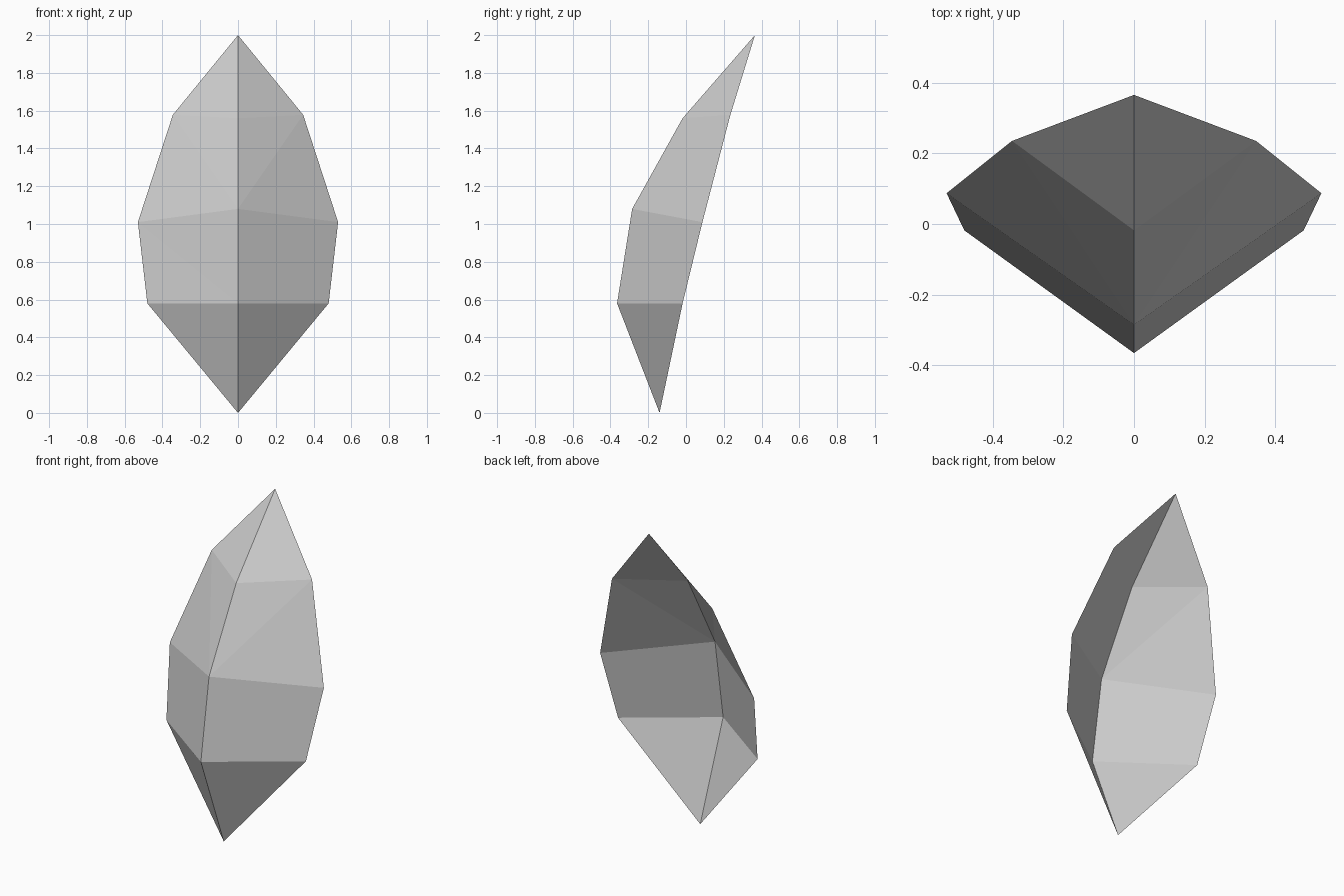
import bpy, bmesh

cube = bpy.data.objects.get("Cube")
if cube:
    bpy.data.objects.remove(cube, do_unlink=True)

# Single pale grey material
grey = bpy.data.materials.new("pale_grey")
grey.use_nodes = True
colour = (0.62, 0.62, 0.62, 1)
grey.diffuse_color = colour
grey.node_tree.nodes["Principled BSDF"].inputs["Base Color"].default_value = colour

# Centre fold (tip to tip) and outer rim of one half of the folded leaf
fold = [(0, -0.14, 0), (0, -0.365, 0.58), (0, -0.285, 1.08),
        (0, -0.018, 1.56), (0, 0.365, 2)]
rim = [(0.48, -0.018, 0.58), (0.53, 0.087, 1.01), (0.345, 0.235, 1.578)]

bm = bmesh.new()
f = [bm.verts.new(p) for p in fold]
r = [bm.verts.new(p) for p in rim]

# Tip facets and, between them, bands split into two flat triangles
bm.faces.new((f[0], r[0], f[1]))
for i in range(len(rim) - 1):
    bm.faces.new((f[i + 1], r[i], r[i + 1]))
    bm.faces.new((f[i + 1], r[i + 1], f[i + 2]))
bm.faces.new((f[-2], r[-1], f[-1]))

mesh = bpy.data.meshes.new("leaf_shell")
bm.to_mesh(mesh)
bm.free()
mesh.materials.append(grey)

# Open, thin shell mirrored across the fold
leaf = bpy.data.objects.new("leaf_shell", mesh)
bpy.context.collection.objects.link(leaf)
mirror = leaf.modifiers.new("other_half", 'MIRROR')
mirror.use_axis[0] = True
mirror.use_clip = True
